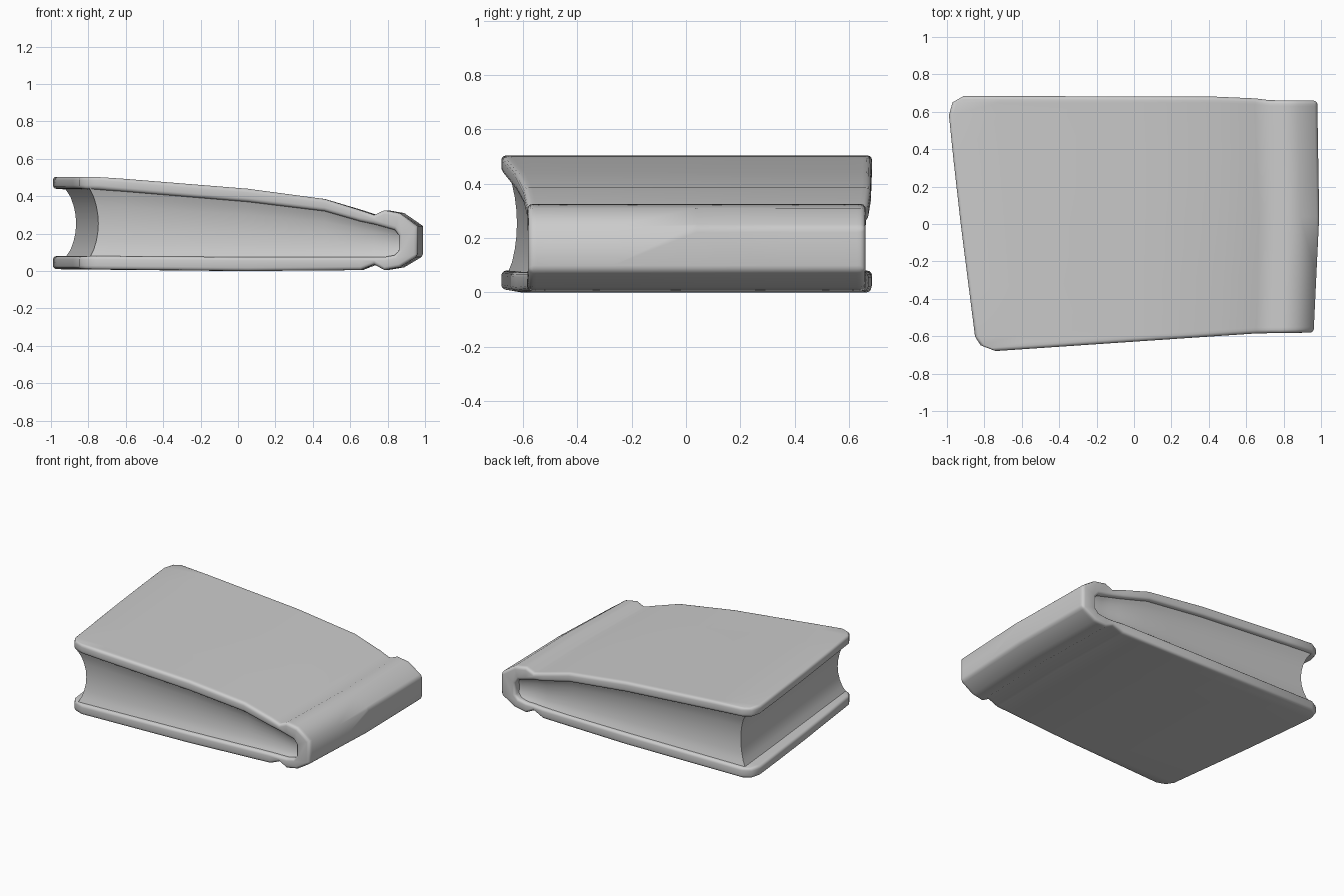
import bpy, bmesh, math

if "Cube" in bpy.data.objects:
    bpy.data.objects.remove(bpy.data.objects["Cube"], do_unlink=True)

grey = bpy.data.materials.new("plain grey")
grey.use_nodes = True
colour = (0.6, 0.6, 0.6, 1)
grey.diffuse_color = colour
grey.node_tree.nodes["Principled BSDF"].inputs["Base Color"].default_value = colour

# Cover section: outside and inside lines, from the top fore edge round the spine
outer = [(-1, .505), (-.72, .493), (0, .44), (.45, .385), (.66, .325), (.74, .3),
         (.8, .325), (.89, .31), (.995, .24), (.995, .08), (.89, .02), (.8, .005),
         (.74, .035), (.66, .005), (0, 0), (-1, .01)]
inner = [(-1, .44), (-.72, .425), (0, .37), (.45, .32), (.66, .265), (.74, .25),
         (.8, .235), (.86, .22), (.885, .19), (.885, .11), (.86, .085), (.8, .075),
         (.74, .075), (.66, .075), (0, .075), (-1, .08)]

# Plan limits: skewed fore edge, rounded corners, tapered sides
skew = [(-1, -.86), (1, -1.0)]
corner = [(-1, -.74), (-.95, -.82), (-.88, -.85), (.85, -1.0), (.95, -.97), (1, -.91)]
spine = [(-1, .965), (0, .995), (1, .985)]
front = [(-1, -.69), (-.75, -.68), (.65, -.585), (1, -.58)]
back = [(-1, .685), (.6, .68), (.7, .662), (1, .66)]


def along(line, a):
    """Linear interpolation along a list of points."""
    for (a0, b0), (a1, b1) in zip(line, line[1:]):
        if a <= a1:
            return b0 + (b1 - b0) * (a - a0) / (a1 - a0)
    return line[-1][1]


def place(x, s, z):
    """Map a section point into the skewed plan; s runs front to back."""
    left, right = along(skew, s), along(spine, s)
    px = max(left + (right - left) * (x + 1) / 2, along(corner, s))
    f, b = along(front, px), along(back, px)
    return px, f + (b - f) * (s + 1) / 2, z


def make(name, rings, bevel=0):
    """Skin closed rings and close both ends with strips of quads."""
    bm = bmesh.new()
    rings = [[bm.verts.new(p) for p in ring] for ring in rings]
    n = len(rings[0])
    for r0, r1 in zip(rings, rings[1:]):
        for i in range(n):
            j = (i + 1) % n
            bm.faces.new((r0[i], r0[j], r1[j], r1[i]))
    for ring in (rings[0], rings[-1]):
        for i in range(n // 2 - 1):
            bm.faces.new((ring[i], ring[i + 1], ring[n - 2 - i], ring[n - 1 - i]))
    bmesh.ops.recalc_face_normals(bm, faces=bm.faces)
    mesh = bpy.data.meshes.new(name)
    bm.to_mesh(mesh)
    bm.free()
    mesh.materials.append(grey)
    obj = bpy.data.objects.new(name, mesh)
    bpy.context.collection.objects.link(obj)
    bpy.ops.object.select_all(action='DESELECT')
    obj.select_set(True)
    bpy.context.view_layer.objects.active = obj
    if bevel:
        mod = obj.modifiers.new("soft edges", 'BEVEL')
        mod.width, mod.segments = bevel, 3
        mod.limit_method, mod.angle_limit = 'ANGLE', math.radians(55)
        bpy.ops.object.modifier_apply(modifier=mod.name)
    bpy.ops.object.shade_smooth_by_angle(angle=math.radians(60))
    return obj


# Cover: boards and spine in one piece
section = outer + inner[::-1]
stations = (-1, -.95, -.88, -.5, 0, .5, .85, .95, 1)
make("cover", [[place(x, s, z) for x, z in section] for s in stations], .022)

# Page block: hollowed on the fore edge and both sides
top_line = inner[:8]
columns = [-.93, -.72, -.4, 0, .25, .45, .66, .74, .8, .86, .9]
rings = []
for k in range(9):
    v = k / 8
    hollow = math.sin(math.pi * v) ** .7
    side = .965 - .05 * hollow
    xs = [columns[0] + .06 * hollow] + columns[1:]
    heights = [.065 + (along(top_line, x) - .055) * v for x in xs]
    fore = [place(x, -side, z) for x, z in zip(xs, heights)]
    rear = [place(x, side, z) for x, z in zip(xs, heights)]
    rings.append(fore + rear[::-1])
make("pages", rings)
